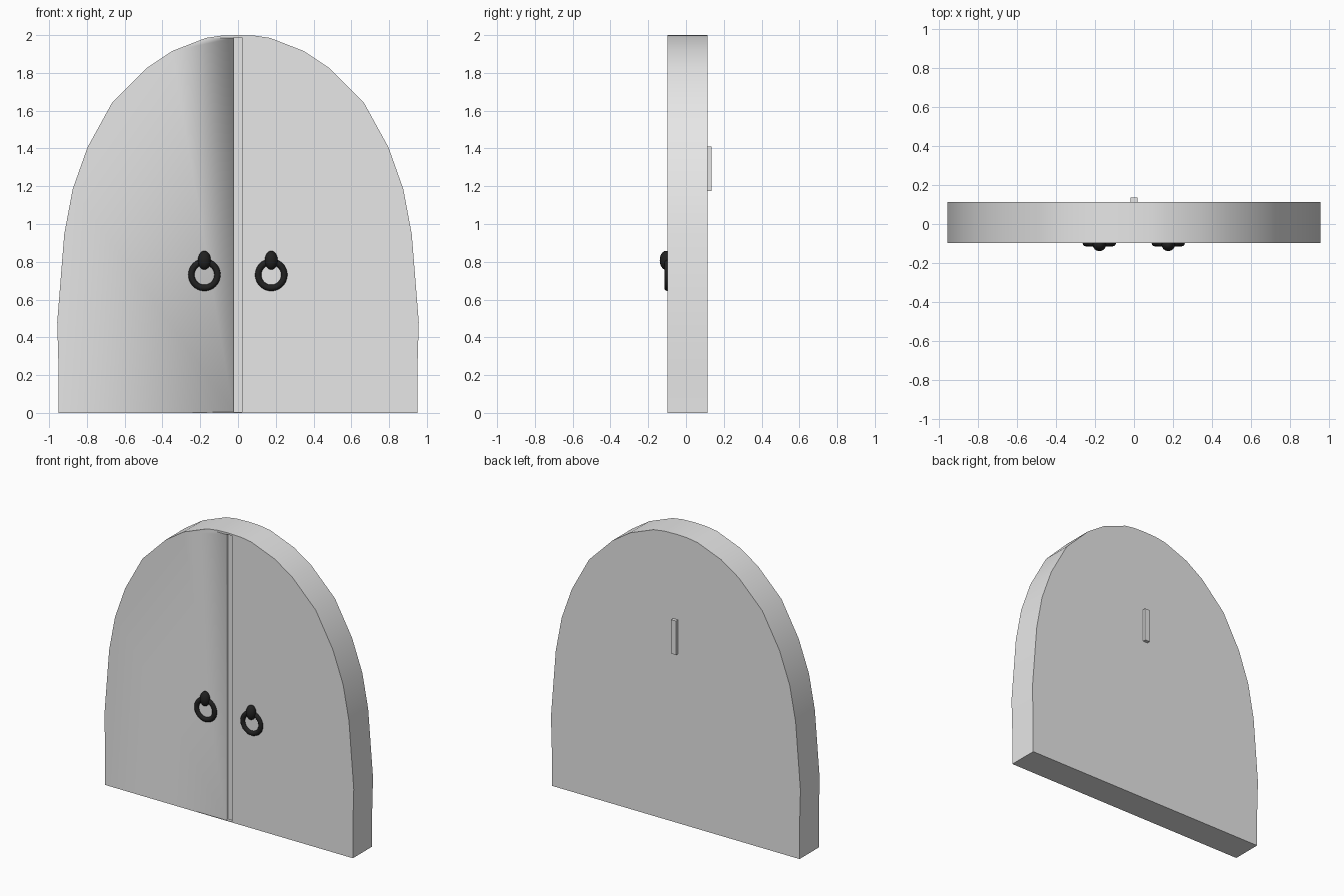
import bpy, bmesh, math

cube = bpy.data.objects.get("Cube")
if cube:
    bpy.data.objects.remove(cube, do_unlink=True)


def material(name, rgb):
    m = bpy.data.materials.new(name)
    m.use_nodes = True
    m.diffuse_color = (*rgb, 1)
    m.node_tree.nodes["Principled BSDF"].inputs["Base Color"].default_value = (*rgb, 1)
    return m


GREY = material("pale grey", (0.8, 0.8, 0.8))
BLACK = material("black iron", (0.015, 0.015, 0.015))
FRONT, BACK = -0.098, 0.113


def finish(name, mat, angle=30):
    ob = bpy.context.object
    ob.name = name
    ob.data.materials.clear()
    ob.data.materials.append(mat)
    bpy.ops.object.shade_smooth_by_angle(angle=math.radians(angle))
    return ob


def box(name, x, y, z, mat):
    """Box from three (low, high) ranges."""
    bpy.ops.mesh.primitive_cube_add(size=1, location=[sum(r) / 2 for r in (x, y, z)])
    bpy.context.object.scale = [r[1] - r[0] for r in (x, y, z)]
    bpy.ops.object.transform_apply(location=False, rotation=False, scale=True)
    return finish(name, mat)


# Arched door slab: half outline mirrored, then extruded front to back
half = [(0.95, 0), (0.95, 0.23), (0.957, 0.48), (0.92, 0.945), (0.875, 1.185),
        (0.797, 1.405), (0.665, 1.645), (0.485, 1.825), (0.35, 1.915),
        (0.17, 1.985), (0.09, 1.997)]
outline = half + [(0, 2)] + [(-x, z) for x, z in reversed(half)]
bm = bmesh.new()
face = bm.faces.new([bm.verts.new((x, FRONT, z)) for x, z in outline])
side = bmesh.ops.extrude_face_region(bm, geom=[face])
bmesh.ops.translate(bm, vec=(0, BACK - FRONT, 0),
                    verts=[g for g in side["geom"] if isinstance(g, bmesh.types.BMVert)])
bmesh.ops.recalc_face_normals(bm, faces=bm.faces)
mesh = bpy.data.meshes.new("door")
bm.to_mesh(mesh)
bm.free()
door = bpy.data.objects.new("door", mesh)
bpy.context.collection.objects.link(door)
bpy.ops.object.select_all(action="DESELECT")
door.select_set(True)
bpy.context.view_layer.objects.active = door
finish("door", GREY)

# Centre groove between the two leaves
cutter = box("groove_cutter", (-0.024, 0.022), (FRONT - 0.1, FRONT + 0.02), (0.004, 1.988), GREY)
cutter.hide_render = True
cutter.hide_viewport = True
cutter.display_type = "WIRE"
cut = door.modifiers.new("groove", "BOOLEAN")
cut.operation = "DIFFERENCE"
cut.solver = "EXACT"
cut.object = cutter

# Small peg on the back
box("back_peg", (-0.019, 0.019), (BACK - 0.01, 0.136), (1.175, 1.41), GREY)

# Ring pulls hanging from rounded knobs
for label, x in (("left", 0.176), ("right", -0.178)):
    bpy.ops.mesh.primitive_torus_add(
        location=(x, FRONT, 0.731), rotation=(math.pi / 2, 0, 0),
        major_radius=0.069, minor_radius=0.0165, major_segments=40, minor_segments=12)
    finish(label + "_ring", BLACK, 60)
    bpy.ops.mesh.primitive_uv_sphere_add(segments=24, ring_count=14, radius=1,
                                         location=(x, FRONT - 0.008, 0.808))
    bpy.context.object.scale = (0.034, 0.033, 0.05)
    finish(label + "_knob", BLACK, 60)
